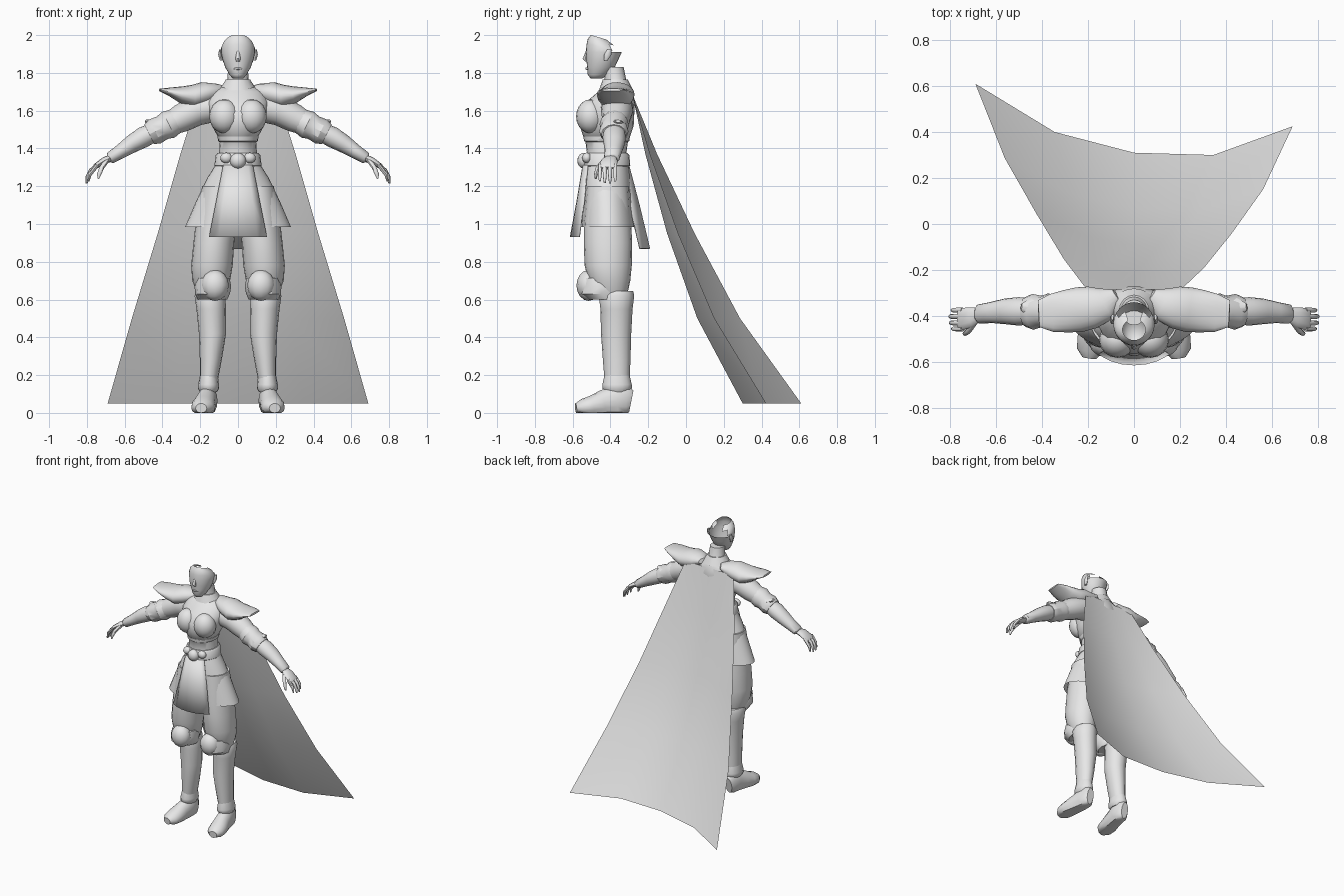
import bpy, bmesh, math
from mathutils import Vector

grey = bpy.data.materials.new("pale_grey")
grey.diffuse_color = (0.8, 0.8, 0.8, 1)
X, Y, Z = Vector((1, 0, 0)), Vector((0, 1, 0)), Vector((0, 0, 1))


def finish(name, bm, angle=45, closed=True):
    if closed:
        bmesh.ops.recalc_face_normals(bm, faces=bm.faces)
    me = bpy.data.meshes.new(name)
    bm.to_mesh(me)
    bm.free()
    ob = bpy.data.objects.new(name, me)
    bpy.context.collection.objects.link(ob)
    me.materials.append(grey)
    bpy.ops.object.select_all(action='DESELECT')
    ob.select_set(True)
    bpy.context.view_layer.objects.active = ob
    bpy.ops.object.shade_smooth_by_angle(angle=math.radians(angle))
    return ob


def tube(name, rings, ref=Y, level=False, n=16, s=1, caps=(True, True), shape=None, angle=45):
    """Loft of ellipses (x, y, z, radius along ref, other radius)."""
    bm = bmesh.new()
    c = [Vector((r[0] * s, r[1], r[2])) for r in rings]
    loops = []
    for i, r in enumerate(rings):
        t = Z if level else (c[min(i + 1, len(c) - 1)] - c[max(i - 1, 0)]).normalized()
        a = (ref - t * ref.dot(t)).normalized()
        b = t.cross(a)
        loops.append([bm.verts.new(c[i] + a * r[3] * math.cos(k * math.tau / n)
                                   + b * r[4] * math.sin(k * math.tau / n)) for k in range(n)])
    for p, q in zip(loops, loops[1:]):
        for k in range(n):
            bm.faces.new((p[k], p[(k + 1) % n], q[(k + 1) % n], q[k]))
    if caps[0]:
        bm.faces.new(loops[0])
    if caps[1]:
        bm.faces.new(loops[-1])
    if shape:
        shape(bm)
    return finish(name, bm, angle)


def blob(name, loc, size, s=1, seg=16):
    bm = bmesh.new()
    bmesh.ops.create_uvsphere(bm, u_segments=seg, v_segments=seg // 2 + 2, radius=1)
    for v in bm.verts:
        v.co = Vector((s * (loc[0] + v.co.x * size[0]), loc[1] + v.co.y * size[1], loc[2] + v.co.z * size[2]))
    return finish(name, bm)


def sheet(name, rows, bend, thick=0):
    """Hanging cloth: rows are (z, half width, y, bend amount)."""
    bm = bmesh.new()
    m = len(bend) - 1
    g = [[bm.verts.new(((2 * k / m - 1) * w, y + f * bend[k], z)) for k in range(m + 1)]
         for z, w, y, f in rows]
    for p, q in zip(g, g[1:]):
        for k in range(m):
            bm.faces.new((p[k], p[k + 1], q[k + 1], q[k]))
    ob = finish(name, bm, 60, False)
    if thick:
        mod = ob.modifiers.new("thickness", 'SOLIDIFY')
        mod.thickness = thick
    return ob


# Head: face shell left open at the crown and back
def open_crown(bm):
    gone = [f for f in bm.faces if f.calc_center_median().y > -0.40 and f.calc_center_median().z > 1.89]
    bmesh.ops.delete(bm, geom=gone, context='FACES')
    for v in bm.verts:
        if v.co.z > 1.94:
            v.co.z -= max(0, v.co.y + 0.5) * 0.3


tube("head", [(0, -.475, 1.77, .03, .028), (0, -.465, 1.79, .055, .045), (0, -.45, 1.83, .073, .068),
              (0, -.443, 1.87, .085, .082), (0, -.435, 1.91, .095, .090), (0, -.435, 1.95, .092, .090),
              (0, -.445, 1.98, .075, .076), (0, -.46, 2.0, .045, .05)],
     level=True, n=24, caps=(True, False), shape=open_crown, angle=60)
tube("nose", [(0, -.525, 1.915, .006, .007), (0, -.533, 1.875, .014, .014), (0, -.525, 1.86, .008, .01)],
     level=True, n=8)
tube("mouth", [(-.025, -.512, 1.822, .004, .004), (0, -.525, 1.823, .008, .007), (.025, -.512, 1.822, .004, .004)], n=8)
tube("neck", [(0, -.365, 1.70, .075, .08), (0, -.37, 1.745, .057, .058), (0, -.385, 1.83, .055, .052)],
     level=True)
tube("collar", [(0, -.37, 1.71, .09, .10), (0, -.375, 1.765, .066, .064), (0, -.375, 1.765, .056, .056)],
     level=True, caps=(False, False))

# Cuirass and waist
tube("torso", [(0, -.42, 1.28, .11, .115), (0, -.42, 1.38, .105, .10), (0, -.42, 1.455, .115, .095),
               (0, -.42, 1.465, .125, .108), (0, -.42, 1.52, .143, .138), (0, -.42, 1.58, .146, .152),
               (0, -.40, 1.645, .13, .165), (0, -.375, 1.70, .09, .14), (0, -.37, 1.73, .07, .08)],
     level=True, n=24)
tube("waist_band", [(0, -.42, 1.435, .112, .10), (0, -.42, 1.44, .12, .106), (0, -.42, 1.462, .123, .108),
                    (0, -.42, 1.467, .115, .10)], level=True, n=24)

# Belt with buckle and bosses
tube("belt", [(0, -.42, 1.30, .115, .115), (0, -.42, 1.31, .125, .125), (0, -.42, 1.365, .12, .118),
              (0, -.42, 1.375, .11, .108)], level=True, n=24)
blob("buckle", (0, -.54, 1.335), (.042, .035, .042))

# Skirt: flared cloth, front and back panels
tube("skirt", [(0, -.42, 1.32, .115, .115), (0, -.42, 1.24, .125, .165), (0, -.415, 1.12, .133, .222),
               (0, -.41, .985, .142, .28)], level=True, n=32, caps=(False, False))
sheet("front_panel", [(1.31, .075, -.54, .5), (1.12, .112, -.572, .8), (.93, .15, -.607, 1)],
      [.045, .018, .004, 0, .004, .018, .045], .008)
sheet("back_panel", [(1.31, .075, -.30, 1), (1.1, .10, -.245, 1), (.87, .12, -.19, 1)],
      [-.05, -.02, 0, -.02, -.05], .008)

# Cape: asymmetric sweep
sheet("cape", [(1.69, .205, -.285, 0), (1.37, .305, -.215, .2), (.95, .425, -.10, .47),
               (.5, .562, .06, .73), (.05, .69, .30, 1)], [.31, .10, .01, 0, .125])

for s in (-1, 1):
    side = "right_" if s > 0 else "left_"
    blob(side + "breast", (.072, -.505, 1.57), (.08, .077, .09), s)
    blob(side + "belt_boss", (.062, -.525, 1.35), (.032, .025, .028), s, 12)
    tube(side + "ear", [(.088, -.425, 1.865, .01, .008), (.096, -.415, 1.895, .02, .009),
                        (.094, -.405, 1.925, .012, .006)], level=True, n=8, s=s)

    # Shoulder guard flaring to a broad thin tip
    tube(side + "shoulder_guard",
         [(.075, -.31, 1.715, .03, .018), (.12, -.345, 1.70, .072, .045), (.18, -.362, 1.69, .092, .062),
          (.24, -.373, 1.675, .098, .062), (.30, -.38, 1.685, .092, .045), (.36, -.387, 1.70, .082, .023),
          (.415, -.39, 1.71, .058, .007)], s=s, n=20)

    # Arm, elbow guard and bracer
    tube(side + "upper_arm", [(.13, -.365, 1.62, .085, .08), (.22, -.365, 1.60, .085, .08),
                              (.30, -.37, 1.56, .075, .075), (.37, -.378, 1.525, .062, .06),
                              (.44, -.385, 1.49, .055, .055)], s=s)
    tube(side + "elbow_guard", [(.33, -.375, 1.545, .066, .066), (.37, -.38, 1.525, .078, .076),
                                (.40, -.38, 1.51, .068, .066), (.44, -.382, 1.49, .078, .07),
                                (.47, -.382, 1.475, .066, .058)], s=s, n=12, angle=30)
    tube(side + "elbow_fin", [(.40, -.37, 1.53, .05, .03), (.45, -.365, 1.53, .045, .022),
                              (.49, -.36, 1.545, .015, .008)], s=s, n=8)
    tube(side + "forearm", [(.44, -.38, 1.49, .055, .05), (.50, -.38, 1.46, .062, .055),
                            (.56, -.38, 1.425, .056, .048), (.62, -.385, 1.385, .046, .038),
                            (.675, -.392, 1.35, .042, .032), (.685, -.392, 1.345, .03, .022)], s=s)
    tube(side + "palm", [(.67, -.392, 1.35, .028, .02), (.71, -.405, 1.335, .044, .018),
                         (.755, -.415, 1.305, .048, .014), (.765, -.415, 1.295, .04, .008)], s=s, n=12)
    for i, y in enumerate((-.375, -.402, -.43, -.456)):
        d = (.01, 0, .002, .012)[i]
        tube(side + f"finger_{i + 1}", [(.745, y, 1.313, .011, .011), (.78 - d, y, 1.283, .011, .011),
                                        (.797 - d, y, 1.25 + d, .010, .010),
                                        (.803 - d, y, 1.215 + d, .005, .005)], s=s, n=8)
    tube(side + "thumb", [(.695, -.43, 1.335, .014, .014), (.72, -.465, 1.30, .013, .013),
                          (.735, -.477, 1.265, .011, .010), (.74, -.478, 1.24, .005, .005)], ref=X, s=s, n=8)

    # Baggy trouser leg
    tube(side + "trouser", [(.10, -.415, 1.20, .11, .09), (.117, -.415, 1.0, .125, .108),
                            (.128, -.413, .90, .128, .108), (.138, -.412, .78, .125, .110),
                            (.142, -.405, .70, .11, .10), (.14, -.395, .63, .085, .075)], level=True, s=s, n=20)
    # Knee guard with rim and side flange
    blob(side + "knee_cap", (.122, -.515, .675), (.073, .065, .082), s, 12)
    tube(side + "knee_strap", [(.135, -.42, .60, .10, .078), (.135, -.45, .63, .112, .092),
                               (.133, -.45, .67, .105, .097), (.13, -.46, .715, .09, .085)],
         level=True, s=s, n=12, angle=30)
    # Boot shaft with flared top and ankle rim
    tube(side + "boot_shaft", [(.148, -.365, .645, .085, .070), (.148, -.368, .62, .094, .082),
                               (.142, -.368, .55, .085, .078), (.135, -.37, .42, .08, .072),
                               (.144, -.367, .28, .073, .058), (.154, -.365, .17, .066, .047)],
         level=True, s=s)
    tube(side + "ankle_rim", [(.154, -.365, .20, .066, .047), (.156, -.365, .15, .078, .055),
                              (.156, -.365, .13, .078, .056), (.156, -.365, .11, .06, .045)], level=True, s=s)

    # Foot with flattened sole
    def flat_sole(bm):
        for v in bm.verts:
            v.co.z = max(v.co.z, 0)

    tube(side + "foot", [(.158, -.29, .06, .028, .06), (.158, -.315, .065, .045, .085),
                         (.160, -.37, .065, .052, .085), (.172, -.44, .05, .056, .07),
                         (.183, -.50, .035, .064, .055), (.190, -.55, .028, .058, .045),
                         (.195, -.583, .025, .03, .025)], ref=X, s=s, shape=flat_sole)
